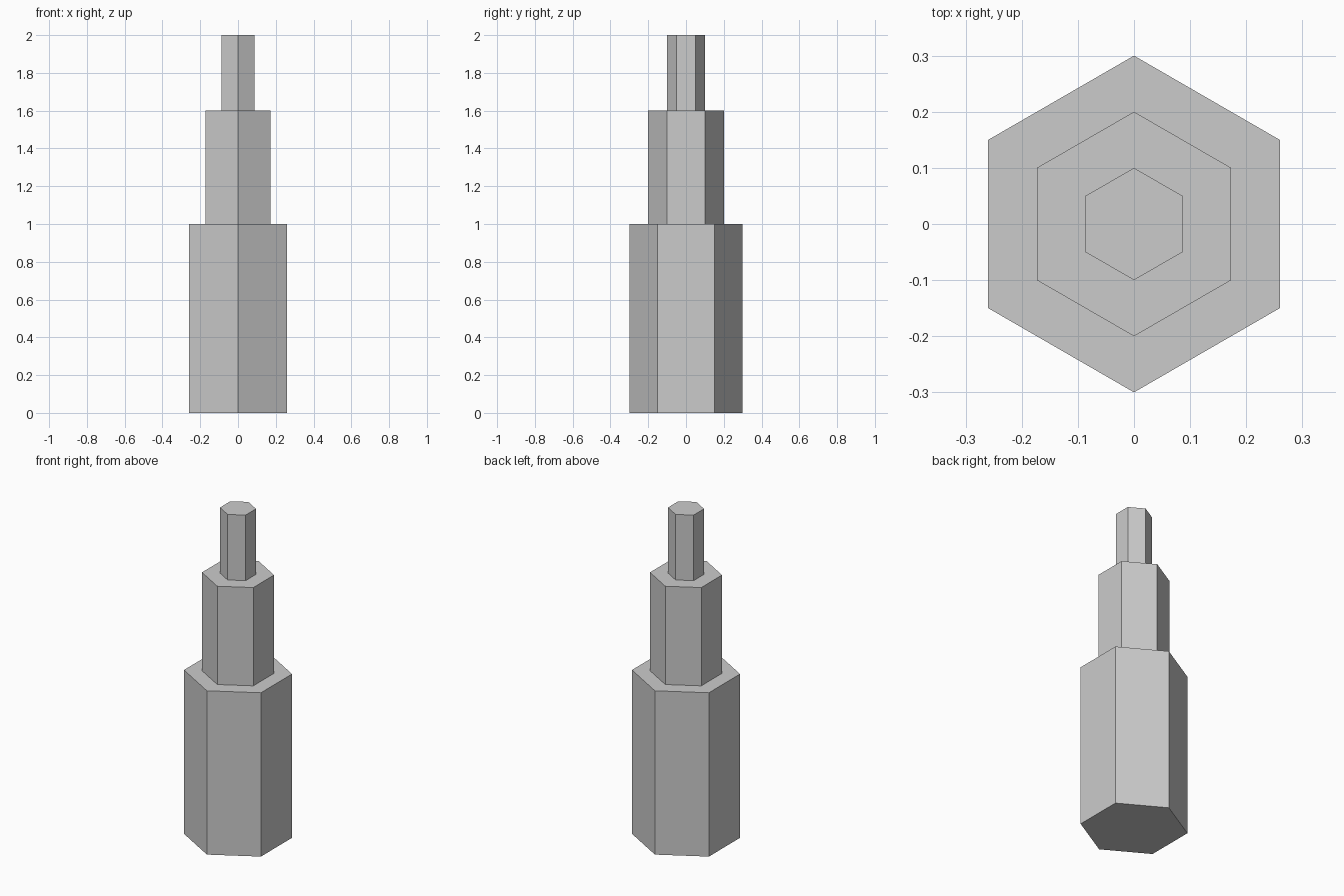
import bpy
import bmesh
from math import sin, cos, tau

cube = bpy.data.objects.get("Cube")
if cube:
    bpy.data.objects.remove(cube, do_unlink=True)

SIDES = 6

grey = bpy.data.materials.new("plain_grey")
grey.use_nodes = True
colour = (0.6, 0.6, 0.6, 1)
grey.diffuse_color = colour
grey.node_tree.nodes["Principled BSDF"].inputs["Base Color"].default_value = colour


def hex_prism(name, radius, bottom, top):
    """Hexagonal prism with a corner pointing to the front and back."""
    bm = bmesh.new()
    ring = [bm.verts.new((-radius * sin(tau * i / SIDES),
                          radius * cos(tau * i / SIDES), bottom))
            for i in range(SIDES)]
    base = bm.faces.new(ring)
    raised = bmesh.ops.extrude_face_region(bm, geom=[base], use_keep_orig=True)
    upper = [v for v in raised["geom"] if isinstance(v, bmesh.types.BMVert)]
    bmesh.ops.translate(bm, verts=upper, vec=(0, 0, top - bottom))
    bmesh.ops.recalc_face_normals(bm, faces=bm.faces)
    mesh = bpy.data.meshes.new(name)
    bm.to_mesh(mesh)
    bm.free()
    mesh.materials.append(grey)
    obj = bpy.data.objects.new(name, mesh)
    bpy.context.collection.objects.link(obj)
    return obj


# Three stacked tiers, each narrower than the one below
hex_prism("lower_tier", 0.3, 0, 1)
hex_prism("middle_tier", 0.2, 1, 1.6)
hex_prism("upper_tier", 0.1, 1.6, 2)
